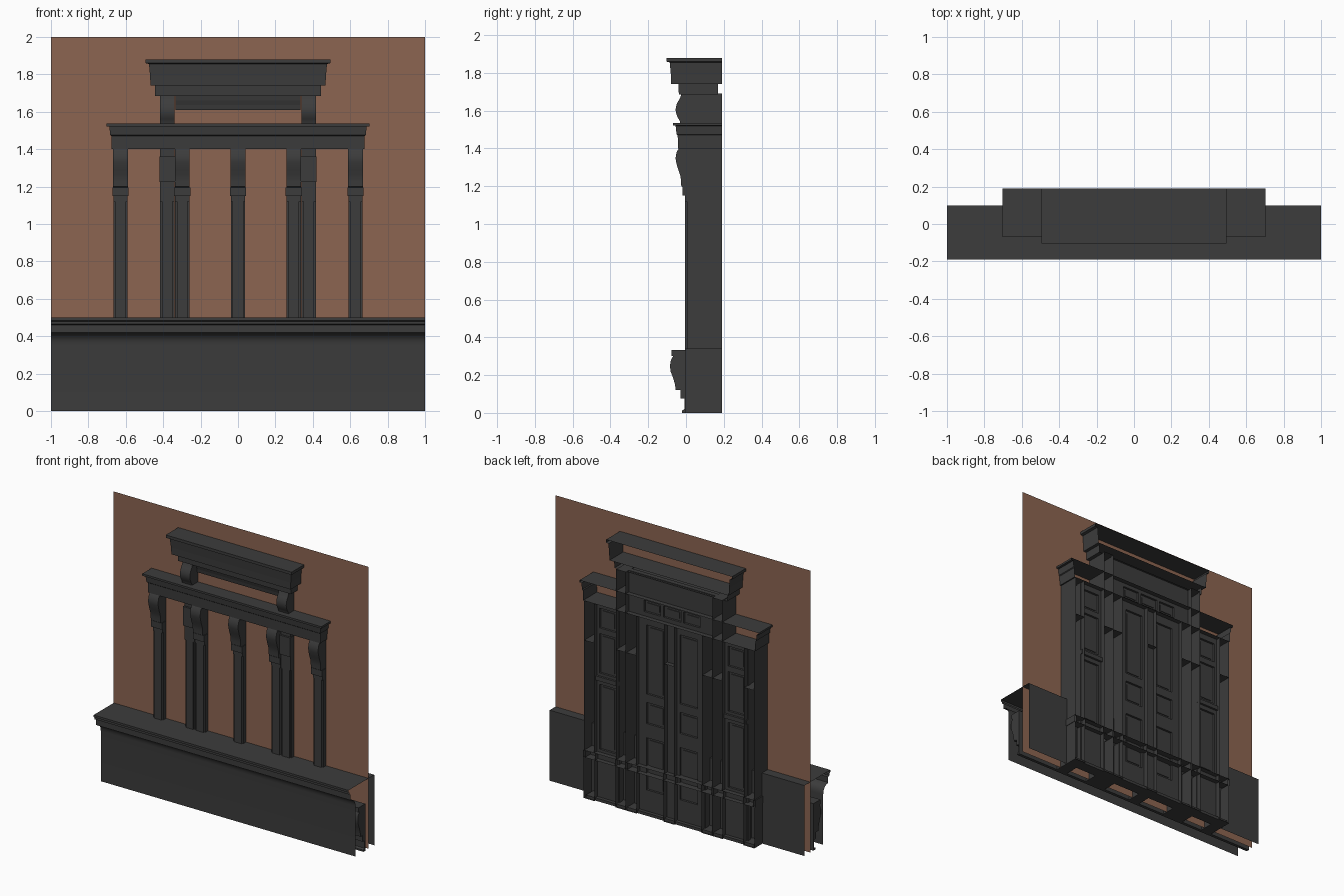
import bpy, bmesh, math

if "Cube" in bpy.data.objects:
    bpy.data.objects.remove(bpy.data.objects["Cube"])


def material(name, rgb):
    m = bpy.data.materials.new(name)
    m.diffuse_color = (*rgb, 1)
    m.use_nodes = True
    m.node_tree.nodes["Principled BSDF"].inputs["Base Color"].default_value = m.diffuse_color
    return m


DARK = material("charcoal_paint", (0.045, 0.045, 0.045))
BROWN = material("brown_brick", (0.265, 0.13, 0.083))


def finish(name, bm, mat=DARK, smooth=False):
    bmesh.ops.recalc_face_normals(bm, faces=bm.faces)
    me = bpy.data.meshes.new(name)
    bm.to_mesh(me)
    bm.free()
    me.materials.append(mat)
    ob = bpy.data.objects.new(name, me)
    bpy.context.collection.objects.link(ob)
    if smooth:
        bpy.ops.object.select_all(action='DESELECT')
        ob.select_set(True)
        bpy.context.view_layer.objects.active = ob
        bpy.ops.object.shade_smooth_by_angle(angle=math.radians(35))
    return ob


def shell(name, cx, levels, yb=0.19, bevel=0.0):
    """Open-backed casing: U-shaped rings (half width, front y, z), capped top and bottom."""
    bm = bmesh.new()
    rings = []
    for hx, yf, z in levels:
        plan = [(-hx, yb), (-hx, yf + bevel), (-hx + bevel, yf + bevel), (-hx + bevel, yf),
                (hx - bevel, yf), (hx - bevel, yf + bevel), (hx, yf + bevel), (hx, yb)]
        if not bevel:
            plan = [(-hx, yb), (-hx, yf), (hx, yf), (hx, yb)]
        rings.append([bm.verts.new((cx + x, y, z)) for x, y in plan])
    for a, b in zip(rings, rings[1:]):
        for i in range(len(a) - 1):
            bm.faces.new((a[i], a[i + 1], b[i + 1], b[i]))
    bm.faces.new(rings[0])
    bm.faces.new(rings[-1])
    return finish(name, bm)


def extrude_x(name, pts, x0, x1, closed=True):
    """Sweep a (y, z) profile along x; closed profiles get end caps."""
    bm = bmesh.new()
    a = [bm.verts.new((x0, y, z)) for y, z in pts]
    b = [bm.verts.new((x1, y, z)) for y, z in pts]
    n = len(pts)
    for i in range(n if closed else n - 1):
        j = (i + 1) % n
        bm.faces.new((a[i], a[j], b[j], b[i]))
    if closed:
        bm.faces.new(a)
        bm.faces.new(b)
    return finish(name, bm, smooth=True)


def boxes(name, items):
    """Join boxes given as (x0, x1, y0, y1, z0, z1)."""
    bm = bmesh.new()
    for x0, x1, y0, y1, z0, z1 in items:
        vs = bmesh.ops.create_cube(bm, size=1)['verts']
        for v in vs:
            v.co = (x0 + (v.co.x + .5) * (x1 - x0), y0 + (v.co.y + .5) * (y1 - y0),
                    z0 + (v.co.z + .5) * (z1 - z0))
    return finish(name, bm)


def panelled(name, xs, zs, y=0.14):
    """Thin board with raised stiles and rails around sunk panels; xs and zs pair up panel edges."""
    items = [(xs[0], xs[-1], y - 0.008, y, zs[0], zs[-1])]
    for i in range(0, len(xs), 2):
        items.append((xs[i], xs[i + 1], y - 0.02, y + 0.015, zs[0], zs[-1]))
    for j in range(0, len(zs), 2):
        for i in range(1, len(xs) - 1, 2):
            items.append((xs[i], xs[i + 1], y - 0.02, y + 0.015, zs[j], zs[j + 1]))
    # raised field in the middle of each panel
    for i in range(1, len(xs) - 1, 2):
        for j in range(1, len(zs) - 1, 2):
            m = 0.018
            items.append((xs[i] + m, xs[i + 1] - m, y - 0.012, y + 0.005, zs[j] + m, zs[j + 1] - m))
    return boxes(name, items)


# brick wall sheet
bm = bmesh.new()
bm.faces.new([bm.verts.new(p) for p in
              ((-1, 0.035, 0), (1, 0.035, 0), (1, 0.035, 2), (-1, 0.035, 2))])
finish("brick_wall", bm, BROWN)

# hollow stall riser casing with a coved ledge, open at the ends
cove = [(-0.155 + 0.045 * math.cos(t * math.pi / 12) - 0.0, 0.355 + 0.06 * math.sin(t * math.pi / 12))
        for t in range(7)]
extrude_x("base_casing", [(-0.11, 0)] + cove +
          [(-0.165, 0.42), (-0.165, 0.46), (-0.178, 0.465), (-0.178, 0.48),
           (-0.19, 0.485), (-0.19, 0.5), (0.1, 0.5), (0.1, 0)], -1, 1, closed=False)

# moulded sill hidden inside the casing
sill = [(0.0, 0.0), (-0.022, 0.0), (-0.022, 0.012), (-0.008, 0.02), (-0.008, 0.075), (-0.03, 0.075),
        (-0.03, 0.12), (-0.055, 0.12), (-0.058, 0.15), (-0.07, 0.19), (-0.082, 0.22), (-0.085, 0.25),
        (-0.08, 0.28), (-0.068, 0.3), (-0.078, 0.3), (-0.078, 0.333), (0.0, 0.333)]
extrude_x("inner_sill_moulding", sill, -1, 1)

# scrolled bracket outlines
short_bracket = [(0.03, 1.4), (-0.038, 1.4), (-0.05, 1.38), (-0.055, 1.35), (-0.053, 1.33),
                 (-0.042, 1.29), (-0.031, 1.26), (-0.026, 1.23), (-0.025, 1.2), (-0.016, 1.195),
                 (-0.016, 1.15), (0.03, 1.15)]
tall_bracket = [(0.03, 1.685), (-0.025, 1.685)] + [
    (-0.022 - 0.033 * math.sin(math.pi * t), 1.68 - 0.15 * t) for t in
    (0.1, 0.2, 0.3, 0.4, 0.5, 0.6, 0.7, 0.8, 0.9)] + [(-0.03, 1.53), (0.03, 1.53)]


def pilaster(name, cx, top):
    shell(name + "_plinth", cx, [(0.042, 0, 0), (0.042, 0, 0.29), (0.046, -0.006, 0.29),
                                 (0.046, -0.006, 0.34), (0.038, -0.004, 0.34)])
    shell(name + "_shaft", cx, [(0.038, -0.004, 0.34), (0.038, -0.004, 1.12)], bevel=0.009)
    shell(name + "_head", cx, [(0.038, -0.004, 1.12), (0.038, -0.004, top)])


# short pilasters with scroll brackets
for i, cx in enumerate((-0.628, -0.298, 0, 0.298, 0.628)):
    n = "pilaster_%d" % i
    pilaster(n, cx, 1.4)
    extrude_x(n + "_bracket", short_bracket, cx - 0.039, cx + 0.039)
    boxes(n + "_collar", [(cx - 0.043, cx + 0.043, -0.018, 0.03, 1.15, 1.195)])

# tall pilasters carrying the upper cornice
for s, side in ((-1, "left"), (1, "right")):
    cx = s * 0.378
    n = "tall_pilaster_" + side
    pilaster(n, cx, 1.69)
    boxes(n + "_collar", [(cx - 0.042, cx + 0.042, -0.018, 0.03, 1.225, 1.36)])
    extrude_x(n + "_bracket", tall_bracket, cx - 0.039, cx + 0.039)

# lower cornice
shell("lower_cornice", 0, [(0.675, -0.042, 1.4), (0.677, -0.044, 1.47), (0.683, -0.05, 1.475),
                           (0.688, -0.055, 1.52), (0.703, -0.07, 1.522), (0.703, -0.07, 1.536)])

# frieze between the tall pilasters and the upper cornice
shell("frieze", 0, [(0.335, 0.022, 1.61), (0.335, 0.018, 1.635), (0.335, 0.01, 1.66),
                    (0.335, 0.005, 1.69)], yb=0.1)
shell("upper_cornice_bed", 0, [(0.443, -0.038, 1.685), (0.445, -0.04, 1.74)], yb=0.17)
shell("upper_cornice", 0, [(0.468, -0.078, 1.74), (0.47, -0.08, 1.79), (0.476, -0.086, 1.855),
                           (0.494, -0.104, 1.86), (0.494, -0.104, 1.88)])

# double door with three panels per leaf
door_z = [0.02, 0.17, 0.54, 0.64, 0.79, 0.85, 1.34, 1.4]
panelled("door", [-0.26, -0.2, -0.06, 0.0, 0.0, 0.06, 0.2, 0.26][:3] + [0.06, 0.2, 0.26], door_z)

# transom lights over the door
panelled("transom", [-0.34, -0.22, -0.09, -0.07, 0.07, 0.09, 0.22, 0.34],
         [1.4, 1.43, 1.51, 1.69])

# side windows with a mid rail, panel below
for s, side in ((-1, "left"), (1, "right")):
    xs = sorted((s * 0.415, s * 0.44, s * 0.57, s * 0.595))
    panelled("side_window_" + side, xs, [0.02, 0.36, 0.82, 0.9, 1.18, 1.22, 1.36, 1.4])
    boxes("side_window_rail_" + side, [(xs[0], xs[-1], 0.12, 0.17, 0.85, 0.88)])

# plinth rail crossing behind, and threshold
shell("plinth_rail", 0, [(0.66, 0.13, 0.29), (0.66, 0.13, 0.34)])
boxes("threshold", [(-0.66, 0.66, 0.1, 0.18, 0.0, 0.02)])
